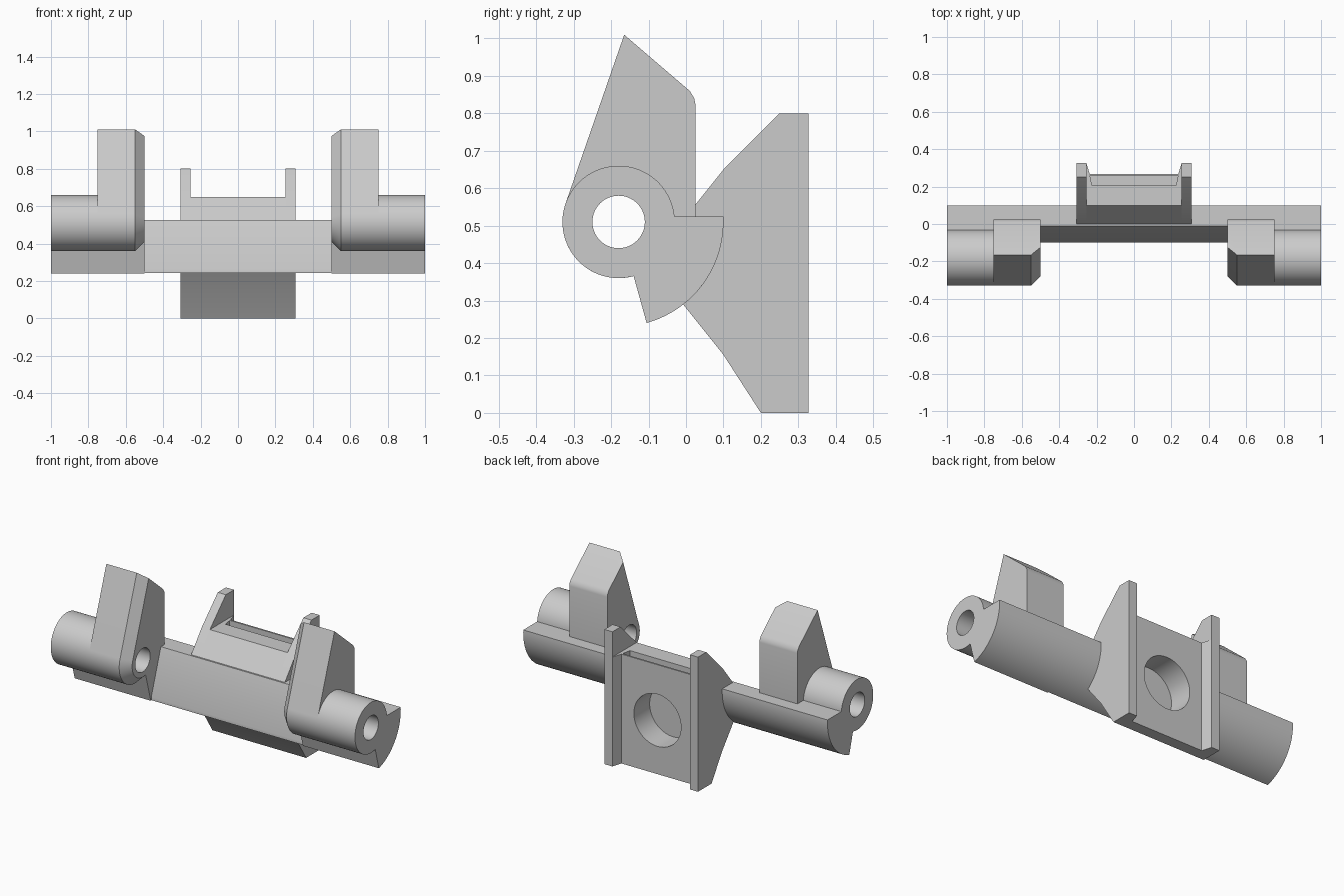
import bpy, bmesh, math
from mathutils import Vector

cube = bpy.data.objects.get("Cube")
if cube:
    bpy.data.objects.remove(cube, do_unlink=True)

grey = bpy.data.materials.new("light_grey")
grey.use_nodes = True
grey.diffuse_color = (0.6, 0.6, 0.6, 1)
grey.node_tree.nodes["Principled BSDF"].inputs["Base Color"].default_value = (0.6, 0.6, 0.6, 1)

AXIS_Y, AXIS_Z = -0.18, 0.51
TUBE, BAR, BORE = 0.15, 0.28, 0.07
LIP = 0.525          # flat top of the bar
RADIAL = -74.5       # angle of the bar's lower face


def polar(radius, degrees):
    a = math.radians(degrees)
    return (AXIS_Y + radius * math.cos(a), AXIS_Z + radius * math.sin(a))


def arc(radius, start, end, steps):
    return [polar(radius, start + (end - start) * i / steps) for i in range(steps + 1)]


def loft(name, sections, axis="X"):
    """Join matching outlines placed along X (outline is y, z) or Z (outline is x, y)."""
    bm = bmesh.new()
    rings = []
    for d, pts in sections:
        rings.append([bm.verts.new((d, *p) if axis == "X" else (*p, d)) for p in pts])
    bm.faces.new(rings[0])
    bm.faces.new(rings[-1])
    for low, high in zip(rings, rings[1:]):
        for i in range(len(low)):
            j = (i + 1) % len(low)
            bm.faces.new((low[i], low[j], high[j], high[i]))
    bmesh.ops.recalc_face_normals(bm, faces=bm.faces)
    mesh = bpy.data.meshes.new(name)
    bm.to_mesh(mesh)
    bm.free()
    ob = bpy.data.objects.new(name, mesh)
    bpy.context.collection.objects.link(ob)
    mesh.materials.append(grey)
    return ob


def cylinder(name, radius, depth, location, rotation):
    bpy.ops.mesh.primitive_cylinder_add(vertices=64, radius=radius, depth=depth,
                                        location=location, rotation=rotation)
    ob = bpy.context.object
    ob.name = name
    ob.data.materials.append(grey)
    return ob


def finish(ob, cutters=(), mirror=False):
    """Cut, mirror, apply and smooth a part."""
    for cutter in cutters:
        cutter.hide_render = True
        mod = ob.modifiers.new("cut", "BOOLEAN")
        mod.operation, mod.solver, mod.object = "DIFFERENCE", "EXACT", cutter
    if mirror:
        ob.modifiers.new("mirror", "MIRROR").use_mirror_merge = False
    bpy.ops.object.select_all(action="DESELECT")
    ob.select_set(True)
    bpy.context.view_layer.objects.active = ob
    for mod in list(ob.modifiers):
        bpy.ops.object.modifier_apply(modifier=mod.name)
    bpy.ops.object.shade_smooth_by_angle(angle=math.radians(20))


# Shared outlines of the bar
lip_angle = math.degrees(math.asin((LIP - AXIS_Z) / BAR))
tube_lip = math.degrees(math.asin((LIP - AXIS_Z) / TUBE))
bar_arc = arc(BAR, RADIAL, lip_angle, 28)

# Outer ends: tube joined to the bar
end_outline = arc(TUBE, tube_lip, 360 + RADIAL, 80) + bar_arc

# Ears: tangent to the tube, with a chamfer on the inner front edge
peak = Vector((-0.165, 1.01))
slope = (Vector((0.01, 0.86)) - peak).normalized()
to_peak = peak - Vector((AXIS_Y, AXIS_Z))
tangent = math.degrees(math.atan2(to_peak.y, to_peak.x) + math.acos(TUBE / to_peak.length))


def ear_outline(inset):
    top = peak + slope * inset * 1.07
    return (arc(TUBE - inset, tangent, 360 + RADIAL, 40) + bar_arc
            + [(0.025, LIP), (0.025, 0.825), (0.022, 0.84), (0.01, 0.86), tuple(top)])


bore = cylinder("bore_cutter", BORE, 3, (0, AXIS_Y, AXIS_Z), (0, math.pi / 2, 0))
ears = loft("ears", [(0.5, ear_outline(0.05)), (0.55, ear_outline(0)), (0.75, ear_outline(0))])
finish(ears, [bore], mirror=True)
ends = loft("tube_ends", [(0.75, end_outline), (1, end_outline)])
finish(ends, [bore], mirror=True)

# Middle of the bar, with a sloping flat front
start = -math.degrees(math.acos((-0.1 - AXIS_Y) / BAR))
middle = [(-0.01, LIP), (-0.1, 0.26)] + arc(BAR, start, lip_angle, 28)
finish(loft("middle_bar", [(-0.5, middle), (0.5, middle)]))

# Rear carrier: centre block with a blind round hole and a slot in the top
BACK = 0.268
front_edge = [(0.2, 0), (0.1, 0.155), (-0.008, 0.29), (0.03, 0.4), (0, LIP), (0.1, 0.65)]
block = front_edge + [(BACK, 0.65), (BACK, 0)]
carrier = loft("carrier_block", [(-0.255, block), (0.255, block)])
hole = cylinder("hole_cutter", 0.155, 0.3, (0, 0.27, 0.32), (math.pi / 2, 0, 0))
slot_outline = [(-0.235, 0.258), (-0.225, 0.205), (0.225, 0.205), (0.235, 0.258)]
slot = loft("slot_cutter", [(0.61, slot_outline), (0.7, slot_outline)], "Z")
finish(carrier, [hole, slot])

# Side plates and the tapered guides along their inner faces
plate = front_edge + [(0.25, 0.8), (0.327, 0.8), (0.327, 0)]
finish(loft("side_plates", [(0.255, plate), (0.308, plate)]), mirror=True)
guide = [(0.255, 0.327), (0.237, BACK), (0.255, BACK)]
finish(loft("plate_guides", [(0, guide), (0.65, guide)], "Z"), mirror=True)

for cutter in (bore, hole, slot):
    bpy.data.objects.remove(cutter, do_unlink=True)
